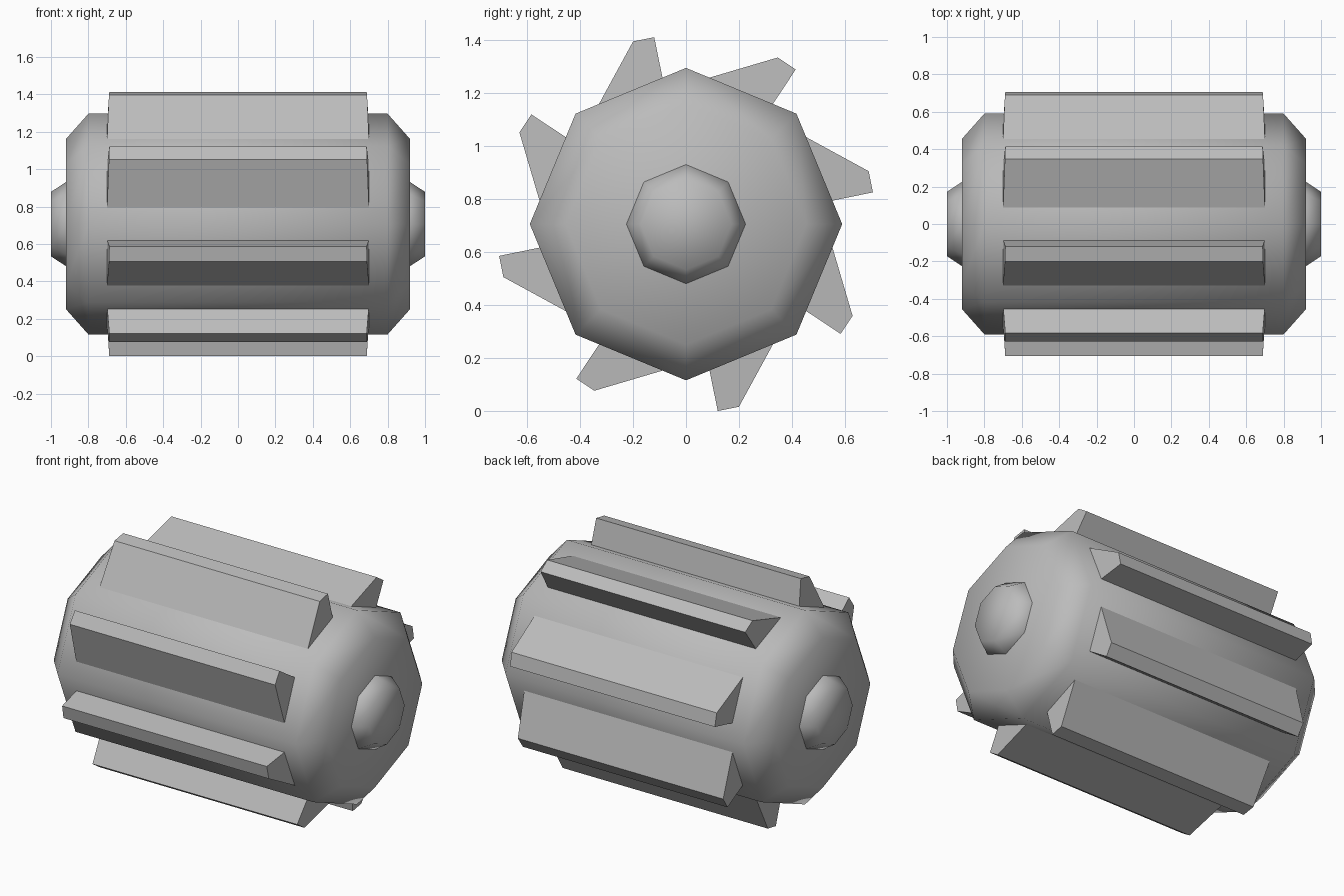
import bpy
import bmesh
import math

cube = bpy.data.objects.get("Cube")
if cube:
    bpy.data.objects.remove(cube, do_unlink=True)

CENTRE_Z = 0.706
SIDES = 8

grey = bpy.data.materials.new("plain grey")
grey.use_nodes = True
colour = (0.5, 0.5, 0.5, 1)
grey.diffuse_color = colour
grey.node_tree.nodes["Principled BSDF"].inputs["Base Color"].default_value = colour


def loft(name, rings, smooth):
    """Skin a list of equal-sized point rings and cap both ends."""
    bm = bmesh.new()
    loops = [[bm.verts.new(p) for p in ring] for ring in rings]
    for a, b in zip(loops, loops[1:]):
        for i in range(len(a)):
            j = (i + 1) % len(a)
            bm.faces.new((a[i], a[j], b[j], b[i]))
    bm.faces.new(loops[0])
    bm.faces.new(loops[-1])
    bmesh.ops.recalc_face_normals(bm, faces=bm.faces)
    for face in bm.faces:
        face.smooth = smooth
    mesh = bpy.data.meshes.new(name)
    bm.to_mesh(mesh)
    bm.free()
    mesh.materials.append(grey)
    obj = bpy.data.objects.new(name, mesh)
    obj.location.z = CENTRE_Z
    bpy.context.collection.objects.link(obj)
    return obj


def turned(name, half_profile):
    """Eight-sided body along x, mirrored from its +x half profile."""
    profile = [(-x, r) for x, r in reversed(half_profile)] + half_profile
    rings = []
    for x, r in profile:
        angles = [math.tau * i / SIDES for i in range(SIDES)]
        rings.append([(x, r * math.sin(a), r * math.cos(a)) for a in angles])
    return loft(name, rings, True)


# Drum with chamfered ends, and the axle through it
turned("drum", [(0.8, 0.59), (0.92, 0.455)])
turned("axle", [(0.92, 0.225), (1.0, 0.172)])

# Slanted blades round the drum: (half length, y, z) from root to tip
blade_section = [(0.702, -0.352, 0.411), (0.69, -0.20, 0.69),
                 (0.688, -0.12, 0.706), (0.702, -0.08, 0.51)]
for i in range(SIDES):
    ends = [[(side * x, y, z) for x, y, z in blade_section] for side in (-1, 1)]
    blade = loft(f"blade_{i + 1}", ends, False)
    blade.rotation_euler.x = math.tau * i / SIDES
